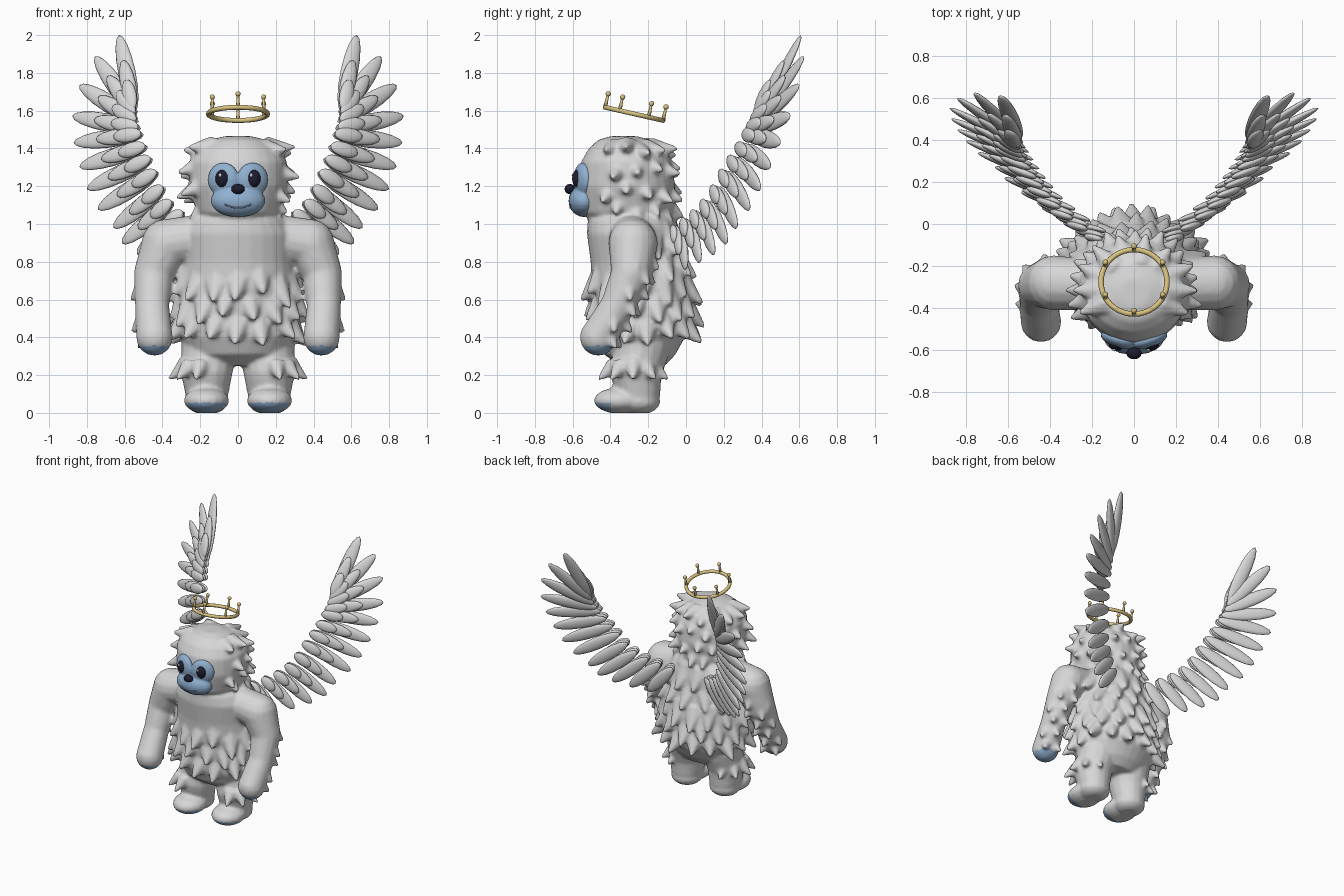
import bpy, bmesh, math, random
from mathutils import Vector, Matrix

random.seed(4)
if "Cube" in bpy.data.objects:
    bpy.data.objects.remove(bpy.data.objects["Cube"])


def material(name, rgb):
    m = bpy.data.materials.new(name)
    m.use_nodes = True
    m.diffuse_color = (*rgb, 1)
    m.node_tree.nodes["Principled BSDF"].inputs["Base Color"].default_value = (*rgb, 1)
    return m


FUR = material("white fur", (0.68, 0.68, 0.69))
SKIN = material("blue skin", (0.28, 0.44, 0.64))
LIP = material("dark blue lip", (0.2, 0.33, 0.51))
DARK = material("dark navy", (0.012, 0.012, 0.03))
SHINE = material("white shine", (0.9, 0.9, 0.9))
GOLD = material("gold", (0.7, 0.55, 0.22))


def make(name, bm, *mats):
    mesh = bpy.data.meshes.new(name)
    bm.to_mesh(mesh)
    bm.free()
    ob = bpy.data.objects.new(name, mesh)
    bpy.context.collection.objects.link(ob)
    for m in mats:
        mesh.materials.append(m)
    mesh.shade_smooth()
    return ob


def fuse(ob, voxel, rounds, *mats):
    """Blend overlapping shapes into one skin."""
    r = ob.modifiers.new("blend", 'REMESH')
    r.mode, r.voxel_size = 'VOXEL', voxel
    s = ob.modifiers.new("soften", 'SMOOTH')
    s.factor, s.iterations = 0.5, rounds
    dg = bpy.context.evaluated_depsgraph_get()
    mesh = bpy.data.meshes.new_from_object(ob.evaluated_get(dg))
    ob.modifiers.clear()
    ob.data = mesh
    mesh.materials.clear()
    for m in mats:
        mesh.materials.append(m)
    mesh.shade_smooth()
    return mesh


def ball(bm, pos, scale, seg=16, rot=Matrix()):
    mat = Matrix.Translation(pos) @ rot @ Matrix.Diagonal((*scale, 1))
    bmesh.ops.create_uvsphere(bm, u_segments=seg, v_segments=max(8, seg // 2), radius=1, matrix=mat)


def cone(bm, base, direction, length, r1, r2=0.01, seg=8):
    d = Vector(direction).normalized()
    mat = Matrix.Translation(Vector(base) + d * length / 2) @ d.to_track_quat('Z', 'Y').to_matrix().to_4x4()
    bmesh.ops.create_cone(bm, cap_ends=True, segments=seg, radius1=r1, radius2=r2, depth=length, matrix=mat)


def limb(bm, pts):
    for a, b in zip(pts, pts[1:]):
        for i in range(9):
            x, y, z, r = Vector(a).lerp(Vector(b), i / 8)
            ball(bm, (x, y, z), (r, r, r))


def loft(bm, rings, n=28):
    """Stack of ellipses given as (z, centre y, half width, half depth)."""
    loops = []
    for z, cy, rx, ry in rings:
        loops.append([bm.verts.new((rx * math.sin(t), cy - ry * math.cos(t), z))
                      for t in (i * math.tau / n for i in range(n))])
    for a, b in zip(loops, loops[1:]):
        for i in range(n):
            bm.faces.new((a[i], a[(i + 1) % n], b[(i + 1) % n], b[i]))
    bm.faces.new(loops[0][::-1])
    bm.faces.new(loops[-1])


def ring_at(rings, z):
    for a, b in zip(rings, rings[1:]):
        if a[0] <= z <= b[0]:
            return Vector(a).lerp(Vector(b), (z - a[0]) / (b[0] - a[0]))


def tuft_row(bm, rings, z, count, clear, down, size, shift):
    """Row of broad pointed locks around a lofted form, leaving the front clear."""
    for i in range(count):
        t = (i + shift) * math.tau / count
        if min(t % math.tau, -t % math.tau) < math.radians(clear):
            continue
        zz = z + random.uniform(-0.025, 0.025)
        _, cy, rx, ry = ring_at(rings, zz)
        out = Vector((math.sin(t), -math.cos(t), 0))
        p = Vector((rx * out.x, cy + ry * out.y, zz))
        d = (out + Vector((random.uniform(-0.2, 0.2), 0, -down))).normalized()
        cone(bm, p - out * 0.055 - d * 0.01, d, size * random.uniform(0.9, 1.2), size * 0.55)


# Furry body: torso, head, arms and legs
TORSO = [(0.25, -0.23, 0.18, 0.12), (0.31, -0.245, 0.26, 0.19), (0.4, -0.24, 0.31, 0.235),
         (0.52, -0.23, 0.325, 0.255), (0.65, -0.235, 0.32, 0.262), (0.8, -0.26, 0.3, 0.245),
         (0.95, -0.28, 0.3, 0.245), (1.02, -0.285, 0.26, 0.235), (1.08, -0.29, 0.18, 0.19)]
HEAD = [(1.0, -0.3, 0.16, 0.19), (1.06, -0.31, 0.22, 0.24), (1.2, -0.315, 0.26, 0.258),
        (1.33, -0.315, 0.26, 0.24), (1.4, -0.315, 0.22, 0.2), (1.445, -0.325, 0.15, 0.14),
        (1.465, -0.33, 0.07, 0.07)]
body = bmesh.new()
loft(body, TORSO)
loft(body, HEAD)
for k, z in enumerate((0.48, 0.59, 0.7)):
    tuft_row(body, TORSO, z, 15, 0, 0.9, 0.16, k % 2 / 2)
for k, z in enumerate((0.81, 0.92)):
    tuft_row(body, TORSO, z, 14, 105, 0.8, 0.155, k / 2)
for k, z in enumerate((1.09, 1.19, 1.29, 1.38)):
    tuft_row(body, HEAD, z, 14, 52, 0.7 - k * 0.25, 0.125, k % 2 / 2)

ARM = [(0.25, -0.285, 0.92, 0.125), (0.38, -0.28, 0.895, 0.132), (0.445, -0.29, 0.74, 0.107),
       (0.455, -0.36, 0.57, 0.092), (0.442, -0.465, 0.4, 0.098)]
LEG = [(0.15, -0.23, 0.36, 0.15), (0.165, -0.265, 0.22, 0.138), (0.165, -0.25, 0.1, 0.115)]
for s in (1, -1):
    limb(body, [(s * x, y, z, r) for x, y, z, r in ARM])
    limb(body, [(s * x, y, z, r) for x, y, z, r in LEG])
    # low sloping foot
    ball(body, (0.165 * s, -0.25, 0.06), (0.115, 0.115, 0.07))
    ball(body, (0.167 * s, -0.35, 0.065), (0.122, 0.14, 0.07))
    # locks down the outside and back of the arm
    for a, b in zip(ARM[1:], ARM[2:]):
        for f, angles in ((0.35, (10, 80)), (0.85, (45, 110))):
            x, y, z, r = Vector(a).lerp(Vector(b), f)
            for angle in angles:
                t = math.radians(angle)
                out = Vector((s * math.cos(t), math.sin(t), 0))
                cone(body, Vector((x * s, y, z)) + out * (r - 0.065), out + Vector((0, 0, -1)), 0.12, 0.065)
    # locks round the outside of the shin
    for angle in (-75, -38, 0, 38, 75):
        t = math.radians(angle)
        out = Vector((s * math.cos(t), math.sin(t), 0))
        cone(body, Vector((0.175 * s, -0.28, 0.25)) + out * 0.1, out + Vector((0, 0, -0.8)), 0.115, 0.055)

fur = make("furry_body", body)
mesh = fuse(fur, 0.0115, 5, FUR, SKIN)
for v in mesh.vertices:
    v.co.z = max(v.co.z, 0)
for p in mesh.polygons:
    c = p.center
    palm = abs(c.x) > 0.33 and c.y < -0.38 and c.z < 0.355
    sole = c.z < 0.055 and c.y < -0.4
    p.material_index = int(palm or sole)

# Face mask: rounded muzzle and shallow eye patches that follow the head
bm = bmesh.new()
ball(bm, (0, -0.54, 1.122), (0.145, 0.082, 0.085), 24)
for s in (1, -1):
    turn = Matrix.Rotation(math.radians(20 * s), 4, 'Z')
    ball(bm, (s * 0.077, -0.548, 1.235), (0.087, 0.04, 0.09), 24, turn)
fuse(make("face_mask", bm), 0.007, 3, SKIN)

# Nose, eyes and eye shines
bm = bmesh.new()
ball(bm, (0, -0.615, 1.185), (0.036, 0.028, 0.027))
make("nose", bm, DARK)
for s, side in ((1, "left"), (-1, "right")):
    bm = bmesh.new()
    ball(bm, (s * 0.082, -0.573, 1.24), (0.038, 0.03, 0.048))
    make(side + "_eye", bm, DARK)
    bm = bmesh.new()
    ball(bm, (s * 0.082 - 0.012, -0.598, 1.258), (0.009, 0.007, 0.01), 8)
    make(side + "_eye_shine", bm, SHINE)

# Mouth line
curve = bpy.data.curves.new("mouth", 'CURVE')
curve.dimensions, curve.bevel_depth = '3D', 0.004
line = curve.splines.new('POLY')
line.points.add(8)
for i, pt in enumerate(line.points):
    x = (i - 4) / 4 * 0.07
    z = 1.085 + 4 * x * x
    y = -0.54 - 0.081 * math.sqrt(1 - (x / 0.145) ** 2 - ((z - 1.122) / 0.085) ** 2)
    pt.co = (x, y, z, 1)
curve.materials.append(LIP)
bpy.context.collection.objects.link(bpy.data.objects.new("mouth", curve))

# Wings: long feathers with two shorter layers over the front
BONE = [(0.15, -0.03, 0.97), (0.25, 0.04, 1.02), (0.34, 0.11, 1.08), (0.4, 0.18, 1.18),
        (0.45, 0.24, 1.29), (0.49, 0.3, 1.38), (0.52, 0.35, 1.47), (0.54, 0.38, 1.52),
        (0.55, 0.41, 1.58), (0.55, 0.42, 1.62)]
TIPS = [(0.33, 0, 0.76), (0.47, 0.1, 0.81), (0.6, 0.2, 0.87), (0.66, 0.27, 0.98),
        (0.77, 0.36, 1.11), (0.83, 0.43, 1.26), (0.87, 0.5, 1.43), (0.88, 0.57, 1.62),
        (0.8, 0.63, 1.85), (0.63, 0.61, 2.0)]
FRONT = Vector((0.3, -0.93, 0.15)).normalized()


def along(path, t):
    i = min(int(t * (len(path) - 1)), len(path) - 2)
    return Vector(path[i]).lerp(Vector(path[i + 1]), t * (len(path) - 1) - i)


def wing(name, s):
    bm = bmesh.new()
    count = 13
    for reach, width, lift in ((1, 0.048, 0), (0.64, 0.043, 0.025), (0.36, 0.04, 0.045)):
        for i in range(count):
            root, tip = along(BONE, i / (count - 1)), along(TIPS, i / (count - 1))
            end = root.lerp(tip, reach) + FRONT * lift
            start = root - (tip - root) * 0.06 + FRONT * lift
            axis = (end - start).normalized()
            across = axis.cross(FRONT).normalized()
            rot = Matrix((across, axis.cross(across), axis)).transposed().to_4x4()
            ball(bm, (start + end) / 2, (width, 0.02, (end - start).length / 2), 12, rot)
    if s < 0:
        bmesh.ops.scale(bm, vec=(-1, 1, 1), verts=bm.verts)
        bmesh.ops.reverse_faces(bm, faces=bm.faces)
    make(name, bm, FUR)


wing("left_wing", 1)
wing("right_wing", -1)

# Tilted halo with six ball-topped prongs
tilt = Matrix.Translation((0, -0.275, 1.583)) @ Matrix.Rotation(math.radians(-12.8), 4, 'X')
bpy.ops.mesh.primitive_torus_add(major_radius=0.157, minor_radius=0.013, major_segments=40, minor_segments=10)
ring = bpy.context.object
ring.name = "halo_ring"
ring.matrix_world = tilt
ring.data.materials.append(GOLD)
ring.data.shade_smooth()
bm = bmesh.new()
for i in range(6):
    t = math.radians(30 + 60 * i)
    x, y = 0.157 * math.cos(t), 0.157 * math.sin(t)
    cone(bm, (x, y, 0), (0, 0, 1), 0.07, 0.011, 0.006)
    ball(bm, (x, y, 0.073), (0.014, 0.014, 0.014), 10)
make("halo_prongs", bm, GOLD).matrix_world = tilt
